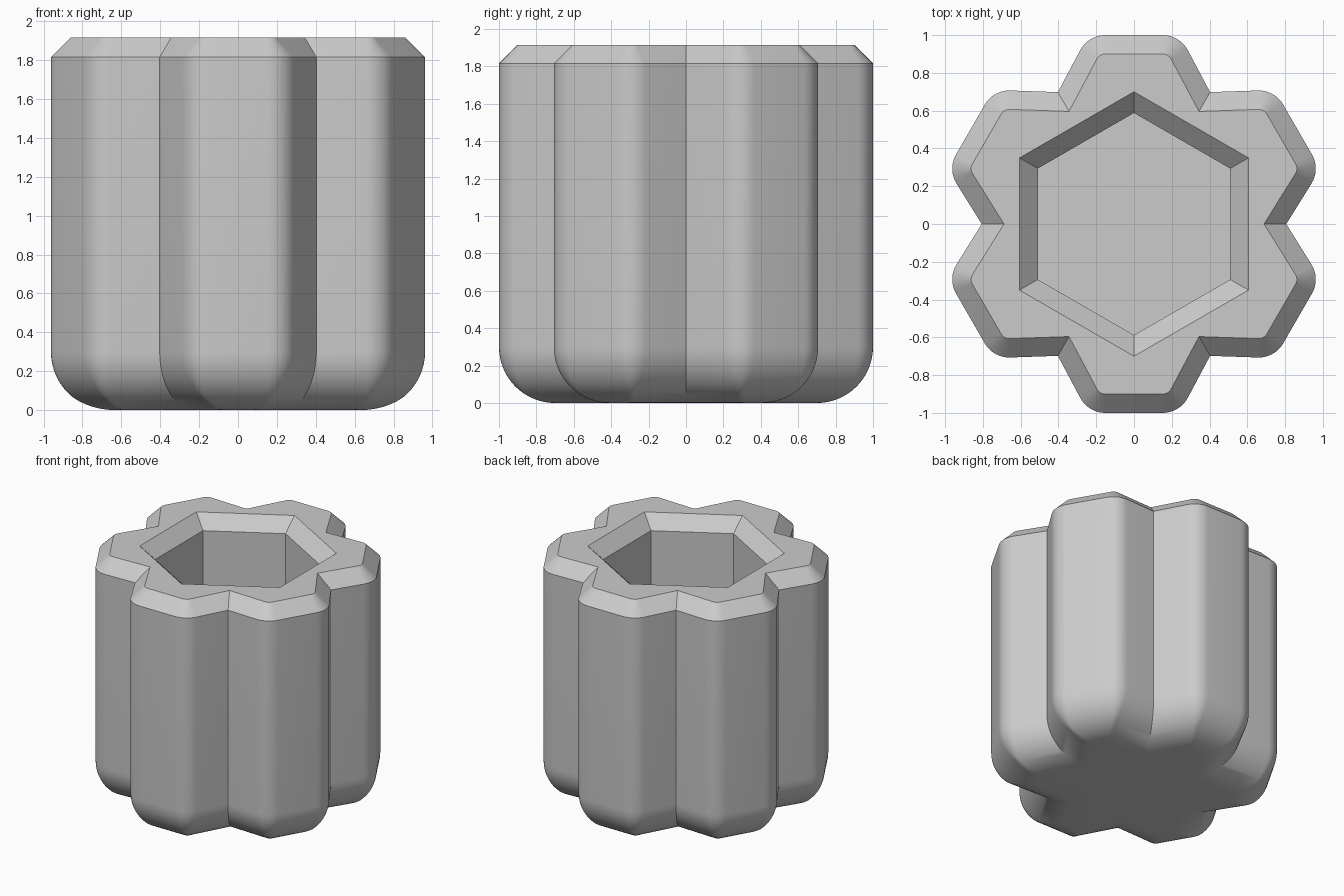
import bpy, bmesh
from math import sin, cos, tan, pi, radians, sqrt
from mathutils import Vector, Matrix

cube = bpy.data.objects.get("Cube")
if cube:
    bpy.data.objects.remove(cube, do_unlink=True)

LOBES = 6
TOP = 1.915          # overall height
CHAMFER = 0.1
FILLET = 0.3         # rounding under the body
CORNER = 0.15        # rounding of each lobe corner
SLOPE = radians(62)  # lean of the lobe flanks
VALLEY = 0.806       # radius of the grooves
FLOOR = 0.4          # height of the socket floor
ARC = 8


def lobe_outline(inset):
    """Fluted outline, offset inwards by inset with rounded lobe corners."""
    valley = VALLEY - inset / cos(SLOPE - pi / 6)
    tip = 1 - inset
    groove = Vector((valley * sin(pi / 6), valley * cos(pi / 6)))
    corner_x = groove.x - (tip - groove.y) / tan(SLOPE)
    r = max(CORNER - inset, 0.03)
    cx, cy = corner_x - r * tan(SLOPE / 2), tip - r
    # right half of one lobe, from groove to tip
    half = []
    for i in range(ARC + 1):
        a = SLOPE * (1 - i / ARC)
        half.append(Vector((cx + r * sin(a), cy + r * cos(a))))
    lobe = [groove] + half + [Vector((-p.x, p.y)) for p in reversed(half)]
    return [Matrix.Rotation(k * 2 * pi / LOBES, 2) @ p
            for k in range(LOBES) for p in lobe]


def hexagon(radius):
    return [Vector((radius * cos(k * pi / 3 + pi / 2),
                    radius * sin(k * pi / 3 + pi / 2))) for k in range(6)]


def add_loop(bm, points, z):
    return [bm.verts.new((p.x, p.y, z)) for p in points]


def bridge(bm, low, high):
    n = len(low)
    for i in range(n):
        j = (i + 1) % n
        bm.faces.new((low[i], low[j], high[j], high[i]))


bm = bmesh.new()

# Outer wall: rounded base, straight flutes, chamfered top
levels = []
STEPS = 14
for i in range(STEPS + 1):
    a = i / STEPS * pi / 2
    levels.append((FILLET * (1 - sin(a)), FILLET * (1 - cos(a))))
levels += [(0, TOP - CHAMFER), (CHAMFER, TOP)]
outer = [add_loop(bm, lobe_outline(inset), z) for inset, z in levels]
for low, high in zip(outer, outer[1:]):
    bridge(bm, low, high)
bm.faces.new(list(reversed(outer[0])))

# Hexagonal socket with a chamfered mouth and a flat floor
socket = [add_loop(bm, hexagon(r), z) for r, z in
          ((0.7, TOP), (0.588, TOP - CHAMFER), (0.588, FLOOR))]
for low, high in zip(socket, socket[1:]):
    bridge(bm, low, high)
bm.faces.new(socket[-1])

# Flat rim between the flutes and the socket
rim = []
for loop in (outer[-1], socket[0]):
    for i, v in enumerate(loop):
        rim.append(bm.edges.get((v, loop[(i + 1) % len(loop)])))
bmesh.ops.triangle_fill(bm, edges=rim, use_beauty=True, normal=(0, 0, 1))
bmesh.ops.recalc_face_normals(bm, faces=bm.faces)

mesh = bpy.data.meshes.new("fluted_knob")
bm.to_mesh(mesh)
bm.free()
knob = bpy.data.objects.new("fluted_knob", mesh)
bpy.context.collection.objects.link(knob)

# Plain grey finish
grey = bpy.data.materials.new("plain_grey")
grey.use_nodes = True
colour = (0.6, 0.6, 0.6, 1)
grey.diffuse_color = colour
grey.node_tree.nodes["Principled BSDF"].inputs["Base Color"].default_value = colour
mesh.materials.append(grey)

# Smooth flutes with crisp grooves and chamfers
bpy.ops.object.select_all(action='DESELECT')
knob.select_set(True)
bpy.context.view_layer.objects.active = knob
bpy.ops.object.shade_smooth_by_angle(angle=radians(30))
